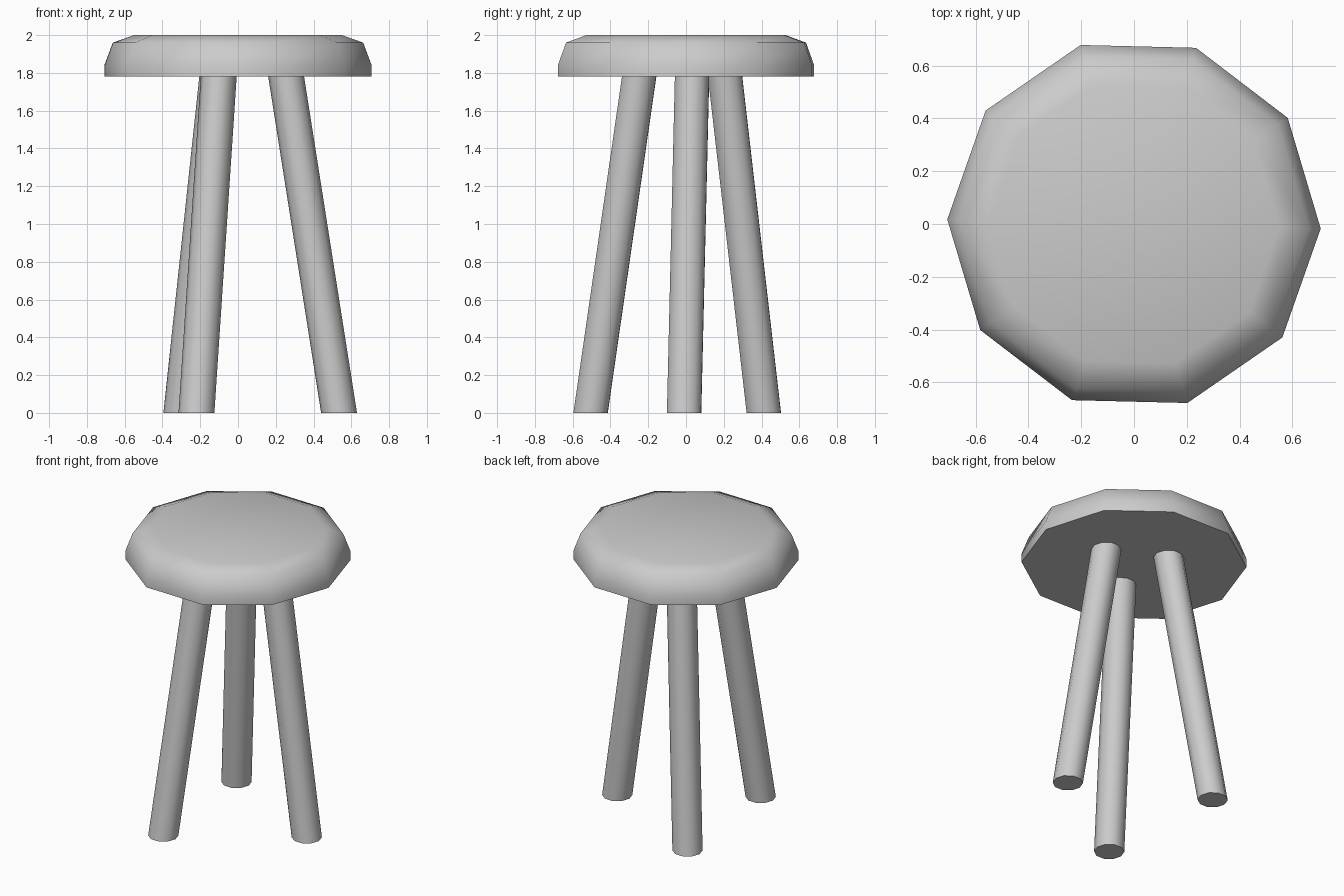
import bpy, math

if "Cube" in bpy.data.objects:
    bpy.data.objects.remove(bpy.data.objects["Cube"])

SIDES = 10
TURN = math.radians(-1.4)


def ring(cx, cy, z, r):
    return [(cx + r * math.cos(TURN + math.tau * i / SIDES),
             cy + r * math.sin(TURN + math.tau * i / SIDES), z) for i in range(SIDES)]


def loft(name, rings):
    """Skin a stack of (x, y, z, radius) rings and cap both ends."""
    verts = [v for r in rings for v in ring(*r)]
    faces = [list(range(SIDES))[::-1]]
    for k in range(len(rings) - 1):
        a = k * SIDES
        for i in range(SIDES):
            j = (i + 1) % SIDES
            faces.append([a + i, a + j, a + SIDES + j, a + SIDES + i])
    last = (len(rings) - 1) * SIDES
    faces.append(list(range(last, last + SIDES)))
    mesh = bpy.data.meshes.new(name)
    mesh.from_pydata(verts, [], faces)
    ob = bpy.data.objects.new(name, mesh)
    bpy.context.collection.objects.link(ob)
    bpy.ops.object.select_all(action='DESELECT')
    ob.select_set(True)
    bpy.context.view_layer.objects.active = ob
    bpy.ops.object.shade_smooth_by_angle(angle=math.radians(50))
    return ob


# Ten-sided seat with a rounded upper edge
loft("seat", [(0, 0, 1.78, 0.708), (0, 0, 1.84, 0.708),
              (0, 0, 1.96, 0.663), (0, 0, 2.0, 0.55)])

# Three splayed legs: foot centre, top centre
for name, foot, top in [("right_leg", (0.535, -0.01), (0.255, 0.032)),
                        ("front_leg", (-0.22, -0.505), (-0.102, -0.248)),
                        ("back_leg", (-0.30, 0.412), (-0.11, 0.207))]:
    loft(name, [(*foot, 0, 0.095), (*top, 1.78, 0.095)])
